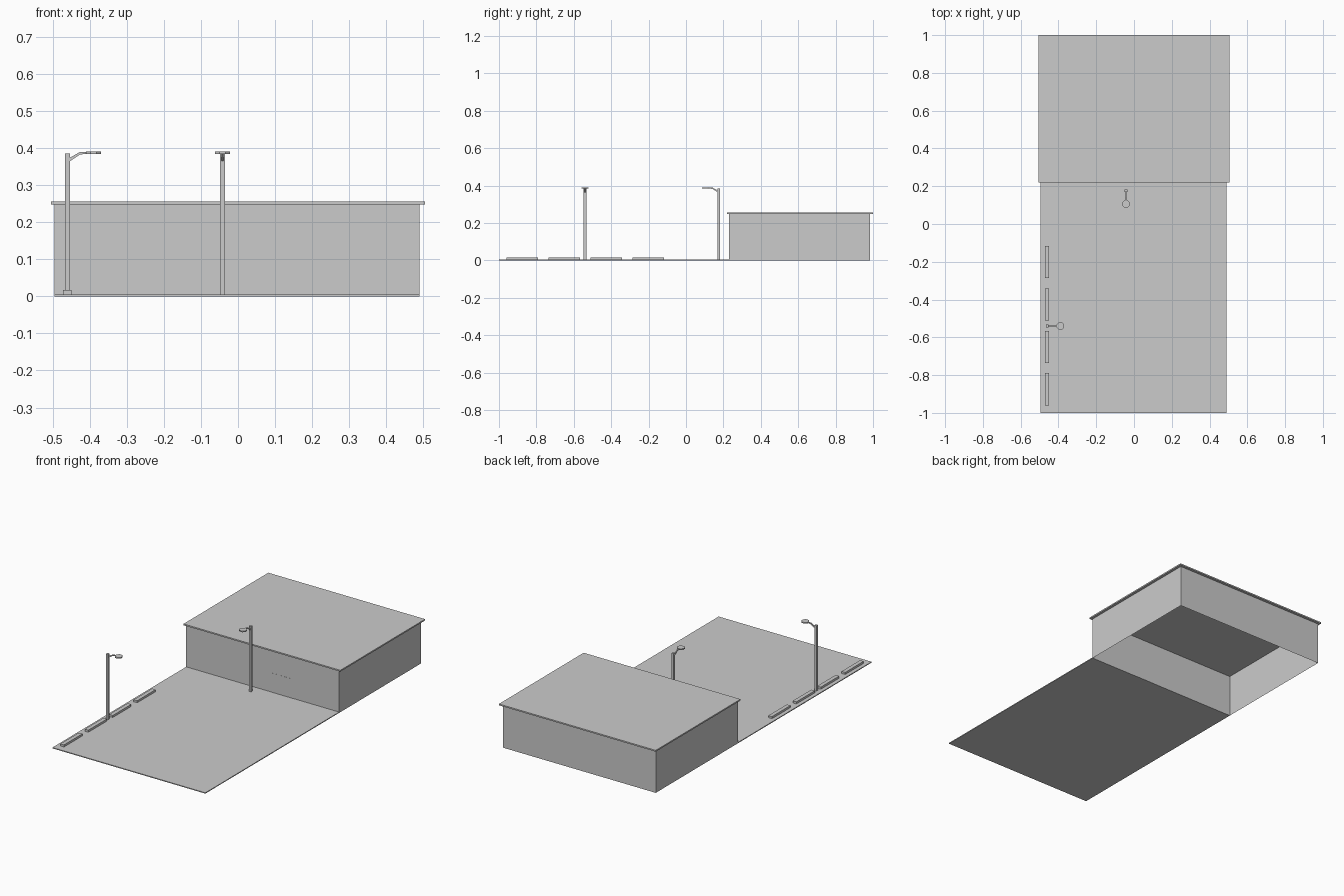
import bpy, bmesh, math
from mathutils import Matrix, Vector

if "Cube" in bpy.data.objects:
    bpy.data.objects.remove(bpy.data.objects["Cube"])


def make(name, bm, matrix=None):
    bmesh.ops.recalc_face_normals(bm, faces=bm.faces)
    mesh = bpy.data.meshes.new(name)
    bm.to_mesh(mesh)
    bm.free()
    ob = bpy.data.objects.new(name, mesh)
    bpy.context.collection.objects.link(ob)
    if matrix:
        ob.matrix_world = matrix
    return ob


def add_box(bm, lo, hi):
    lo, hi = Vector(lo), Vector(hi)
    m = Matrix.Translation((lo + hi) / 2) @ Matrix.Diagonal((*(hi - lo), 1))
    return bmesh.ops.create_cube(bm, size=1, matrix=m)["verts"]


def box(name, lo, hi, open_ends=False):
    bm = bmesh.new()
    add_box(bm, lo, hi)
    if open_ends:
        bm.normal_update()
        ends = [f for f in bm.faces if abs(f.normal.z) > 0.9]
        bmesh.ops.delete(bm, geom=ends, context='FACES_ONLY')
    return make(name, bm)


# Paved lot
box("parking_lot", (-0.495, -1.0, 0), (0.49, 0.23, 0.005))

# Hollow building: wall shell, overhanging flat roof, flush door
box("building_walls", (-0.495, 0.23, 0), (0.49, 0.985, 0.25), open_ends=True)
box("flat_roof", (-0.505, 0.22, 0.248), (0.505, 1.0, 0.256))
box("door", (0.055, 0.2292, 0), (0.193, 0.2308, 0.117))

# Row of wheel stops
for i in range(4):
    y = -0.96 + i * 0.2245
    box(f"wheel_stop_{i + 1}", (-0.472, y, 0.005), (-0.449, y + 0.17, 0.017))


# Street lamp: square pole, bent arm along local +x, octagonal lamp head
def street_lamp(name, x, y, turn):
    place = Matrix.Translation((x, y, 0)) @ Matrix.Rotation(turn, 4, 'Z')

    bm = bmesh.new()
    add_box(bm, (-0.007, -0.007, 0.004), (0.007, 0.007, 0.385))
    make(name + "_pole", bm, place)

    bm = bmesh.new()
    rings = []
    for px, lo, hi in [(0.005, 0.363, 0.373), (0.033, 0.382, 0.389),
                       (0.054, 0.385, 0.389)]:
        rings.append([bm.verts.new((px, w, z)) for w, z in
                      [(-0.003, lo), (0.003, lo), (0.003, hi), (-0.003, hi)]])
    for a, b in zip(rings, rings[1:]):
        for k in range(4):
            bm.faces.new((a[k], a[(k + 1) % 4], b[(k + 1) % 4], b[k]))
    bm.faces.new(rings[0])
    bm.faces.new(rings[-1])
    make(name + "_arm", bm, place)

    bm = bmesh.new()
    m = Matrix.Translation((0.07, 0, 0.3875)) @ Matrix.Rotation(math.pi / 8, 4, 'Z')
    bmesh.ops.create_cone(bm, cap_ends=True, segments=8, radius1=0.0215,
                          radius2=0.0215, depth=0.007, matrix=m)
    make(name + "_head", bm, place)


street_lamp("side_lamp", -0.46, -0.54, 0)
street_lamp("front_lamp", -0.042, 0.176, -math.pi / 2)
